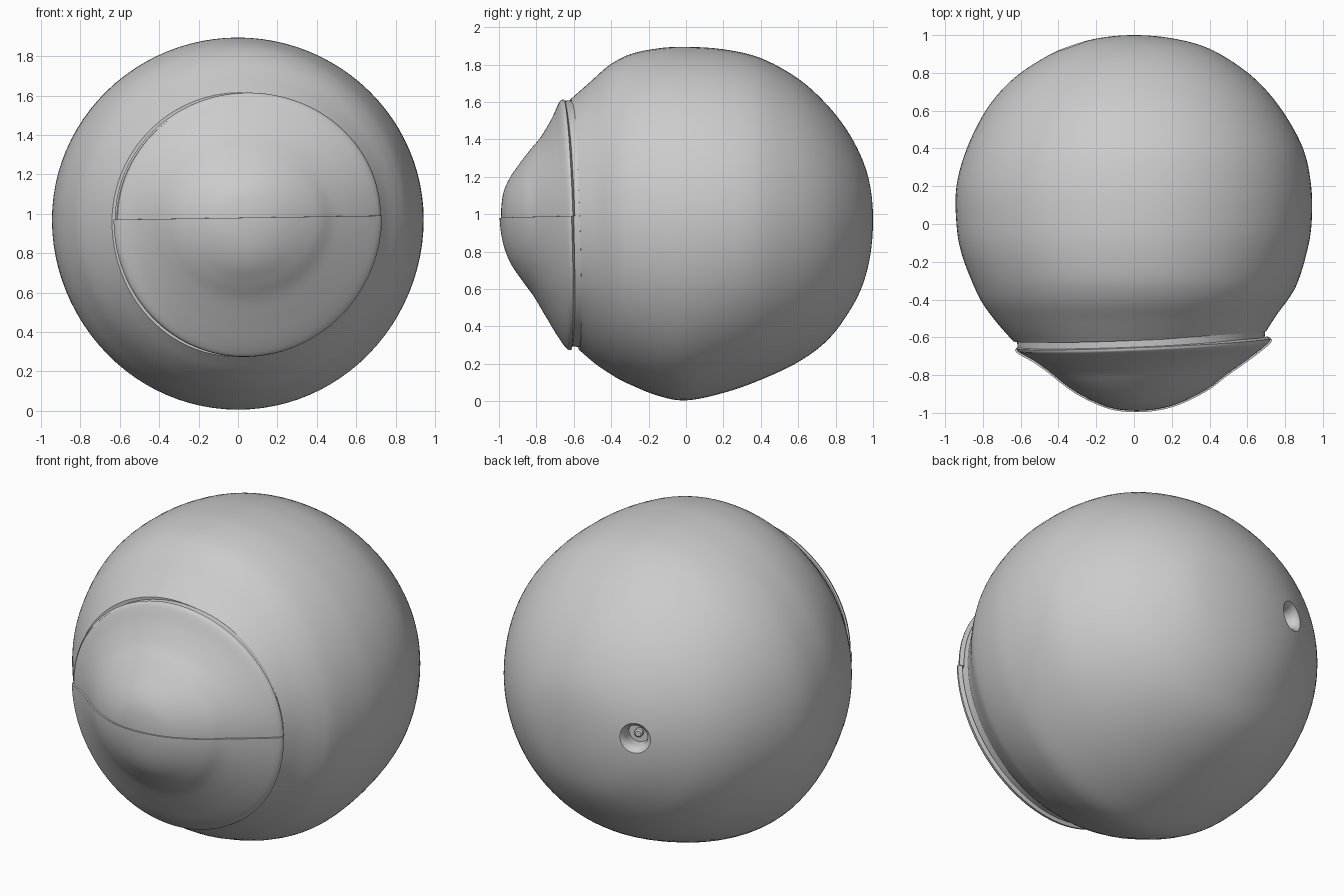
import bpy, bmesh, math
from mathutils import Vector, Matrix

if "Cube" in bpy.data.objects:
    bpy.data.objects.remove(bpy.data.objects["Cube"])

GREY = bpy.data.materials.new("plain_grey")
GREY.diffuse_color = (0.6, 0.6, 0.6, 1)
GREY.use_nodes = True
GREY.node_tree.nodes["Principled BSDF"].inputs["Base Color"].default_value = GREY.diffuse_color


def smooth_stations(st, sub, pole_first, pole_last):
    """Catmull-Rom through stations (y, left, right, bottom, top)."""
    st = [Vector(s) for s in st]

    def ghost(end, nxt, pole):
        if pole:                       # mirror across the axis for a round pole
            return Vector([nxt[0]] + [-v for v in nxt[1:]])
        return end * 2 - nxt

    p = [ghost(st[0], st[1], pole_first)] + st + [ghost(st[-1], st[-2], pole_last)]
    out = []
    for i in range(1, len(p) - 2):
        a, b, c, d = p[i - 1:i + 3]
        for k in range(sub):
            t = k / sub
            out.append(0.5 * (2 * b + (c - a) * t + (2 * a - 5 * b + 4 * c - d) * t * t
                              + (3 * b - a - 3 * c + d) * t ** 3))
    return out + [st[-1]]


def loft(name, stations, axis=(0, 0), arc=(0, 2 * math.pi), steps=96, sub=1,
         poles=(False, False), caps=(False, False), tilt=True, grow=1.0, push=0.0):
    """Skin of quarter-ellipse rings stacked along y."""
    rows = stations if sub == 1 else smooth_stations(stations, sub, *poles)
    bm = bmesh.new()
    rings = []
    for y, l, r, b, t in rows:
        ring = []
        for k in range(steps + 1):
            a = arc[0] + (arc[1] - arc[0]) * k / steps
            c, s = math.cos(a), math.sin(a)
            x = c * (r if c > 0 else l) * grow
            z = s * (t if s > 0 else b) * grow
            yy = y + push
            if tilt:                   # slightly skewed front rim and seam
                w = min(1, max(0, (-y - 0.35) / 0.25))
                yy += w * (0.04 * x - 0.035 * z)
                z += w * 0.015 * x
            ring.append(bm.verts.new((x + axis[0], yy, z + axis[1])))
        rings.append(ring)
    for p, q in zip(rings, rings[1:]):
        for k in range(steps):
            bm.faces.new((p[k], q[k], q[k + 1], p[k + 1]))
    if caps[0]:
        bm.faces.new(rings[0][:-1])
    if caps[1]:
        bm.faces.new(rings[-1][:-1][::-1])
    bmesh.ops.remove_doubles(bm, verts=bm.verts, dist=1e-5)
    if any(caps):
        bmesh.ops.recalc_face_normals(bm, faces=bm.faces)
    me = bpy.data.meshes.new(name)
    bm.to_mesh(me)
    bm.free()
    me.materials.append(GREY)
    ob = bpy.data.objects.new(name, me)
    bpy.context.collection.objects.link(ob)
    return ob


def apply_modifiers(ob):
    bpy.ops.object.select_all(action='DESELECT')
    ob.select_set(True)
    bpy.context.view_layer.objects.active = ob
    for m in list(ob.modifiers):
        bpy.ops.object.modifier_apply(modifier=m.name)


# Globe: lumpy ball, open side closed just behind the front rim
globe = loft("globe", [
    (-.595, .64, .70, .695, .645), (-.5, .73, .755, .77, .735),
    (-.4, .81, .82, .83, .83), (-.3, .86, .87, .88, .885),
    (-.15, .915, .915, .94, .917), (0, .94, .94, .965, .925),
    (.2, .94, .938, .925, .912), (.4, .885, .895, .855, .865),
    (.6, .785, .785, .76, .755), (.75, .66, .66, .65, .62),
    (.86, .51, .52, .51, .48), (.94, .35, .37, .36, .33),
    (.985, .18, .19, .19, .18), (1.0, 0, 0, 0, 0)],
    axis=(0, .97), sub=6, poles=(False, True), caps=(True, False))

# Stepped socket at the back of the globe
mouth = Vector((-.325, .948, 1.0))
normal = Vector((-.33, .94, .03)).normalized()
place = Matrix.Translation(mouth) @ normal.to_track_quat('Y', 'Z').to_matrix().to_4x4()
cutter = loft("socket_cutter", [(y, r, r, r, r) for y, r in
              ((-.10, .06), (-.045, .06), (-.025, .066), (-.01, .078), (.003, .098), (.06, .13))],
              steps=40, caps=(True, True), tilt=False)
cutter.matrix_world = place
cutter.hide_render = True
bpy.context.view_layer.update()
cut = globe.modifiers.new("socket", 'BOOLEAN')
cut.operation, cut.solver, cut.object = 'DIFFERENCE', 'EXACT', cutter
apply_modifiers(globe)
bpy.data.objects.remove(cutter)

# Small stub on the socket floor
stub = loft("socket_stub", [(y, r, r, r, r) for y, r in
            ((-.12, .024), (-.075, .024), (-.066, .016))],
            steps=24, caps=(True, True), tilt=False)
stub.matrix_world = place

# Narrow recessed band between globe and front dome
band = loft("rim_band", [(-.65, .655, .65, .685, .625), (-.585, .66, .655, .69, .63)],
            axis=(.04, .98), caps=(True, True))

# Front dome in two overlapping halves
DOME = [
    (-.988, 0, 0, 0, 0), (-.975, .13, .13, .13, .12), (-.94, .23, .24, .235, .205),
    (-.88, .34, .36, .33, .29), (-.82, .42, .44, .415, .365),
    (-.76, .49, .53, .52, .435), (-.70, .57, .615, .625, .53),
    (-.655, .645, .672, .69, .62), (-.632, .665, .685, .70, .635)]
halves = []
for name, start, grow, push in (("upper_dome", 0, 1.0, 0), ("lower_dome", math.pi, 1.01, -.008)):
    half = loft(name, DOME, axis=(.04, .98), arc=(start, start + math.pi), steps=64,
                sub=6, poles=(True, False), grow=grow, push=push)
    shell = half.modifiers.new("shell", 'SOLIDIFY')
    shell.thickness, shell.offset = .025, -1
    apply_modifiers(half)
    halves.append(half)

# Smooth shading, sharp rims
bpy.ops.object.select_all(action='DESELECT')
for ob in [globe, stub, band] + halves:
    ob.select_set(True)
bpy.context.view_layer.objects.active = globe
bpy.ops.object.shade_smooth_by_angle(angle=math.radians(35))
